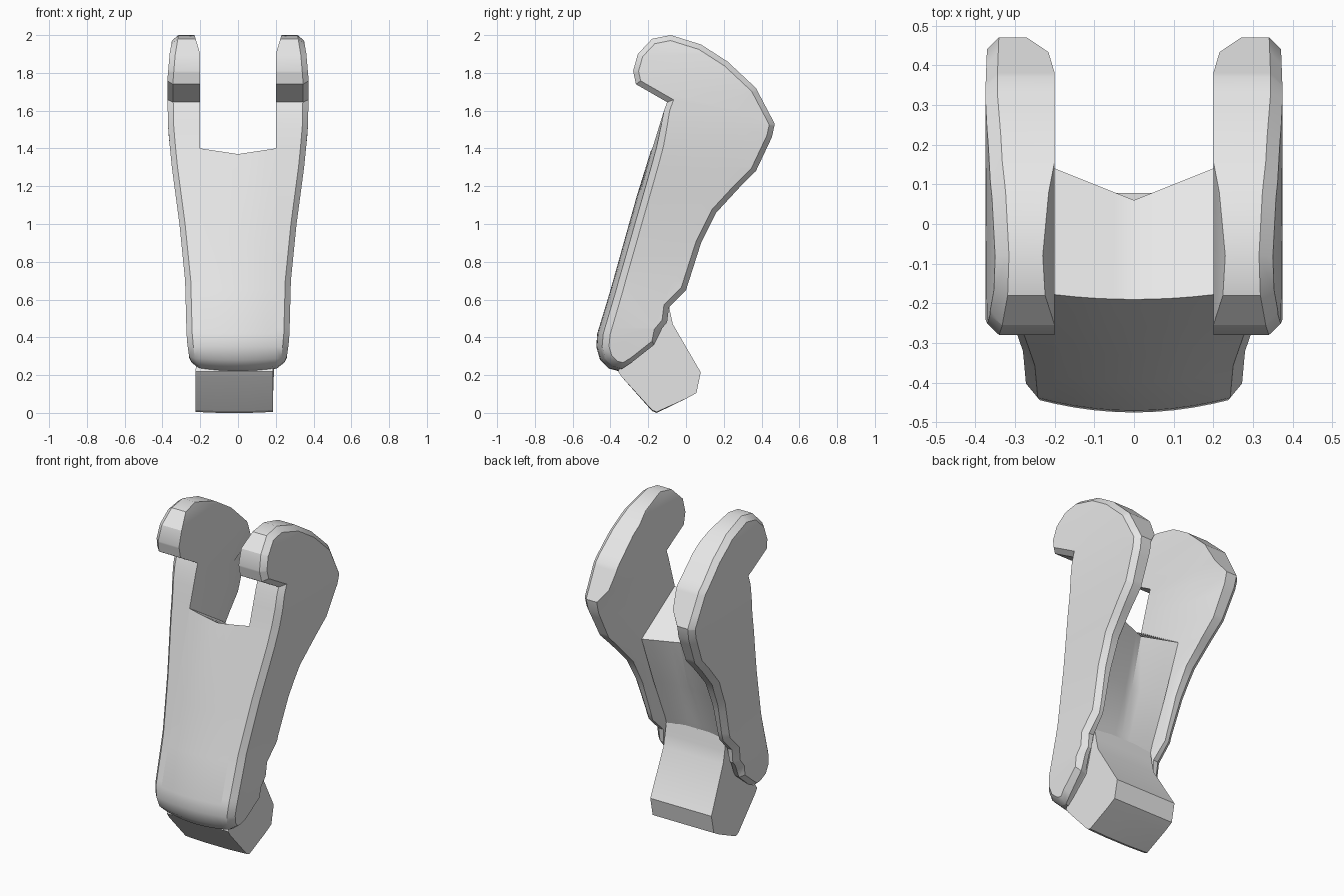
import bpy, bmesh, math
from mathutils import Vector

cube = bpy.data.objects.get("Cube")
if cube:
    bpy.data.objects.remove(cube, do_unlink=True)

grey = bpy.data.materials.new("plain_grey")
grey.use_nodes = True
grey.diffuse_color = (0.8, 0.8, 0.8, 1)
grey.node_tree.nodes["Principled BSDF"].inputs["Base Color"].default_value = (0.8, 0.8, 0.8, 1)


def lerp(table, t):
    """Piecewise linear lookup in (key, value) pairs sorted by key."""
    if t <= table[0][0]:
        return table[0][1]
    for (a, va), (b, vb) in zip(table, table[1:]):
        if t <= b:
            return va + (vb - va) * (t - a) / (b - a)
    return table[-1][1]


def bow(x, z):
    """Backward sweep of the front surface away from the centre."""
    return lerp([(0.4, 0.55), (1.4, 0.3), (1.6, 0)], z) * x * x


def finish(bm, name, angle=32):
    bmesh.ops.recalc_face_normals(bm, faces=bm.faces)
    mesh = bpy.data.meshes.new(name)
    bm.to_mesh(mesh)
    bm.free()
    obj = bpy.data.objects.new(name, mesh)
    bpy.context.collection.objects.link(obj)
    mesh.materials.append(grey)
    bpy.ops.object.select_all(action='DESELECT')
    obj.select_set(True)
    bpy.context.view_layer.objects.active = obj
    bpy.ops.object.shade_smooth_by_angle(angle=math.radians(angle))
    return obj


def extrude(profile, columns):
    """Extrude a (y, z) profile through the given x columns."""
    bm = bmesh.new()
    rings = [[bm.verts.new((x, y, z)) for y, z in profile] for x in columns]
    n = len(profile)
    for a, b in zip(rings, rings[1:]):
        for i in range(n):
            j = (i + 1) % n
            bm.faces.new((a[i], a[j], b[j], b[i]))
    first = bm.faces.new(rings[0])
    last = bm.faces.new(rings[-1][::-1])
    bmesh.ops.recalc_face_normals(bm, faces=bm.faces)
    return bm, first, last


# Shared front edge, top to toe
front = [(-0.19, 1.4), (-0.26, 1.15), (-0.33, 0.9), (-0.4, 0.65), (-0.47, 0.42),
         (-0.475, 0.35), (-0.455, 0.28), (-0.41, 0.235), (-0.36, 0.222)]
hook = [(0.08, 1.95), (-0.08, 2.0), (-0.18, 1.98), (-0.255, 1.9), (-0.28, 1.81),
        (-0.265, 1.74), (-0.1, 1.645)]
rear = [(-0.31, 0.26), (-0.2, 0.36), (-0.1, 0.48), (-0.09, 0.56), (0, 0.65),
        (0.08, 0.9), (0.16, 1.06), (0.28, 1.19), (0.37, 1.28), (0.455, 1.46),
        (0.47, 1.53), (0.37, 1.72), (0.22, 1.86)]
outer_x = [(0.23, 0.235), (0.28, 0.258), (0.4, 0.272), (0.7, 0.28), (1.0, 0.31),
           (1.3, 0.35), (1.5, 0.37), (1.75, 0.375), (1.9, 0.362), (2.0, 0.345)]
INNER, CHAMFER = 0.2, 0.03


def make_arm(name, side):
    bm, inner_cap, outer_cap = extrude(hook + front + rear, [0, 0.5])
    bmesh.ops.inset_region(bm, faces=[outer_cap], thickness=0.028, use_even_offset=True)
    for v in outer_cap.verts:
        v.co.x = 1
    # Slices let the flat plate follow the flare and the rear scoop
    cuts = [((0, 0, z), (0, 0, 1)) for z in
            (0.45, 0.7, 0.85, 1.0, 1.15, 1.3, 1.42, 1.52, 1.6, 1.7, 1.8, 1.9)]
    cuts.append(((0, 0.12, 1.2), (0, 1, -0.38)))
    for co, no in cuts:
        bmesh.ops.bisect_plane(bm, geom=bm.verts[:] + bm.edges[:] + bm.faces[:],
                               plane_co=co, plane_no=no)
    for v in bm.verts:
        x, y, z = v.co
        out = lerp(outer_x, z)
        rim = out - CHAMFER
        if x < 0.01:
            # Scooped inner face behind the web, eased top of the hook
            behind = max(0, y - 0.12 - (z - 1.2) * 0.38)
            limit = min(0.07, (rim - INNER) * 0.5) * lerp([(1.53, 1), (1.62, 0)], z)
            new_x = INNER + min(limit, behind * 0.45) + lerp([(1.9, 0), (2, 0.03)], z)
        elif x <= 0.5:
            new_x = INNER + (rim - INNER) * x / 0.5
        else:
            new_x = rim + CHAMFER * (x - 0.5) / 0.5
        if y < lerp([(0.22, -0.2), (1.4, -0.1)], z):
            y += bow(new_x, z)
            z += 0.3 * new_x * new_x * lerp([(0.22, 1), (0.35, 0)], z)
        v.co = (side * new_x, y, z)
    finish(bm, name)


make_arm("left_arm", 1)
make_arm("right_arm", -1)

# Front web joining the arms, with a sloped top and shallow rear channel
back = [(-0.31, 0.26), (-0.2, 0.36), (-0.13, 0.5), (-0.1, 0.65), (-0.02, 0.9), (0.06, 1.2)]
columns = [INNER * k / 4 for k in range(-4, 5)]
bm, _, _ = extrude(front + back, columns)
for v in bm.verts:
    x, y, z = v.co
    if y < lerp([(0.22, -0.2), (1.4, -0.1)], z):
        v.co.y += bow(x, z)
        v.co.z += 0.3 * x * x * lerp([(0.22, 1), (0.35, 0)], z)
        v.co.z -= 0.03 * (1 - abs(x) / INNER) * lerp([(1.3, 0), (1.4, 1)], z)
    else:
        v.co.y += abs(x) * lerp([(0.5, 0), (1.2, 0.4)], z)
finish(bm, "front_web")

# Angled foot block with a bevelled end, filleted up into the channel
foot = [(-0.36, 0.22), (-0.34, 0.19), (-0.18, 0.015), (-0.155, 0.005), (0.0, 0.075), (0.055, 0.105),
        (0.078, 0.215), (-0.07, 0.47), (-0.085, 0.54), (-0.1, 0.62), (-0.2, 0.5)]
bm, _, _ = extrude(foot, [-0.225, -0.1, 0.06, 0.185])
for v in bm.verts:
    if v.co.z > 0.45:
        v.co.x = max(-0.2, min(0.2, v.co.x * 1.08))
    if v.co.z < 0.03 and abs(v.co.x) < 0.15:
        v.co.z -= 0.005
finish(bm, "foot_block", 25)
